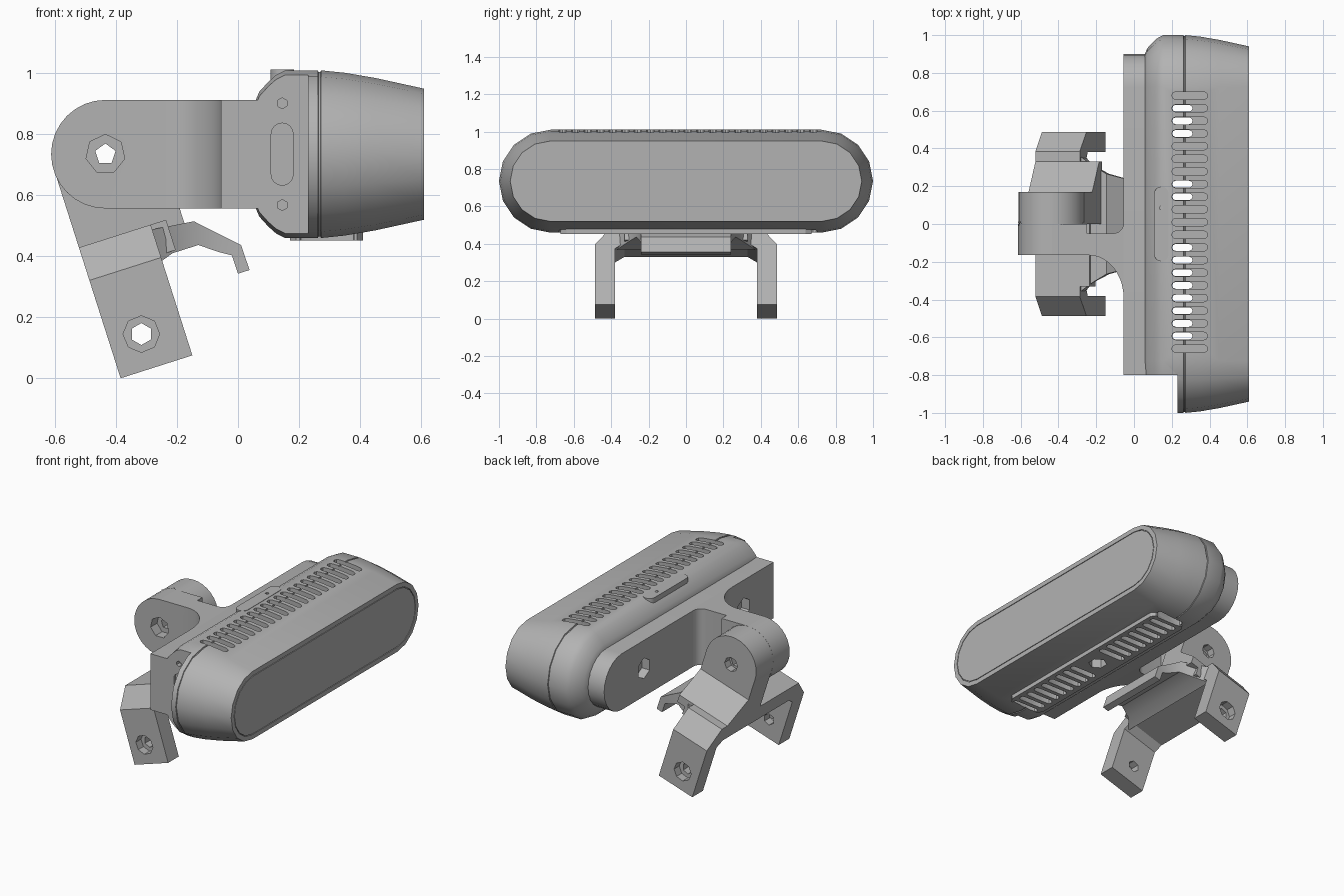
import bpy, bmesh, math
from mathutils import Vector, Matrix

if "Cube" in bpy.data.objects:
    bpy.data.objects.remove(bpy.data.objects["Cube"], do_unlink=True)

grey = bpy.data.materials.new("matte_grey")
grey.use_nodes = True
COLOUR = (0.45, 0.45, 0.45, 1)
grey.diffuse_color = COLOUR
grey.node_tree.nodes["Principled BSDF"].inputs["Base Color"].default_value = COLOUR

ZC = 0.735        # height of the body axis
HUB_X = -0.435    # hinge axis
HUB_R = 0.178
parts = []

# Frames: map profile (p, q) and depth t to space
ALONG_Y = lambda p, q, t: Vector((p, t, q))
ALONG_X = lambda p, q, t: Vector((t, p, q))
ALONG_Z = lambda p, q, t: Vector((p, q, t))
TILT = math.radians(17.7)
CLIP = Matrix.Translation((-0.385, 0, 0)) @ Matrix.Rotation(-TILT, 4, 'Y')
ALONG_CLIP = lambda p, q, t: CLIP @ Vector((t, p, q))


def finish(name, bm, keep=True):
    bmesh.ops.recalc_face_normals(bm, faces=bm.faces)
    mesh = bpy.data.meshes.new(name)
    bm.to_mesh(mesh)
    bm.free()
    mesh.materials.append(grey)
    ob = bpy.data.objects.new(name, mesh)
    bpy.context.collection.objects.link(ob)
    if keep:
        parts.append(ob)
    return ob


def loft(bm, rings, caps=True):
    rows = [[bm.verts.new(v) for v in ring] for ring in rings]
    n = len(rows[0])
    for a, b in zip(rows, rows[1:]):
        for i in range(n):
            bm.faces.new((a[i], a[(i + 1) % n], b[(i + 1) % n], b[i]))
    if caps:
        bm.faces.new(rows[0])
        bm.faces.new(rows[-1])


def prism(name, pts, t0, t1, frame, keep=True):
    bm = bmesh.new()
    loft(bm, [[frame(p, q, t) for p, q in pts] for t in (t0, t1)])
    return finish(name, bm, keep)


def arc(cx, cy, rx, ry, a0, a1, n):
    angles = [math.radians(a0 + (a1 - a0) * i / n) for i in range(n + 1)]
    return [(cx + rx * math.cos(a), cy + ry * math.sin(a)) for a in angles]


def polygon(cx, cy, r, n):
    return arc(cx, cy, r, r, 90, 450, n)[:-1]


def stadium(cx, cy, half, r, n=8):
    """Rounded bar along the first axis."""
    return arc(cx + half, cy, r, r, -90, 90, n) + arc(cx - half, cy, r, r, 90, 270, n)


def turn(pts):
    return [(q, p) for p, q in pts]


def cut(ob, cutters):
    bpy.context.view_layer.objects.active = ob
    for c in cutters:
        mod = ob.modifiers.new("cut", 'BOOLEAN')
        mod.operation, mod.solver, mod.object = 'DIFFERENCE', 'EXACT', c
        bpy.ops.object.modifier_apply(modifier=mod.name)


def drop(cutters):
    for c in cutters:
        bpy.data.objects.remove(c, do_unlink=True)


def slots(rows, x0, x1, r, z0, z1):
    bm = bmesh.new()
    for y in rows:
        pts = stadium((x0 + x1) / 2, y, (x1 - x0) / 2 - r, r, 4)
        loft(bm, [[ALONG_Z(p, q, z) for p, q in pts] for z in (z0, z1)])
    return finish("slot_cutter", bm, keep=False)


# Sensor body: rounded bar swelling behind and tapering to the front window
bm = bmesh.new()
outline = [(0.055, .17), (0.07, .205), (0.1, .238), (0.125, .26), (0.155, .275), (0.262, .275),
           (0.264, .27), (0.27, .27), (0.272, .275), (0.35, .267), (0.45, .25), (0.61, .215)]
loft(bm, [[ALONG_X(p, q, x) for p, q in stadium(0, ZC, .725, r)] for x, r in outline])
body = finish("sensor_body", bm)

# Flat cut on one end of the rear shell, with its connector recesses
box = [(-0.1, 0.3), (0.23, 0.3), (0.23, 1.2), (-0.1, 1.2)]
tools = [prism("end_cutter", box, -1.2, -0.8, ALONG_Y, False),
         prism("port_cutter", turn(stadium(ZC, 0.145, .066, .036)), -.82, -.785, ALONG_Y, False)]
tools += [prism("screw_cutter", polygon(0.145, ZC + s * .167, .018, 6), -.82, -.77, ALONG_Y, False)
          for s in (-1, 1)]

# Front window: narrow groove around a flush pane
tools.append(prism("window_cutter", stadium(0, ZC, .725, .186), 0.602, 0.62, ALONG_X, False))
cut(body, tools)
drop(tools)
prism("front_window", stadium(0, ZC, .725, .182), 0.59, 0.61, ALONG_X)

# Cooling slots above and below, some open right through
rows = [0.01 + 0.067 * i for i in range(-10, 11)]
low_rows = [y for y in rows if abs(y - 0.01) > 0.08]
open_rows = [y for y in low_rows if -0.62 < y < 0.62 and not 0.25 < y < 0.45]
belly = prism("belly_panel", stadium(0.29, 0, 0, .12, 4)[:5] + stadium(0.29, 0, 0, .12, 4)[5:],
              0.452, 0.47, ALONG_Z)
panel = [(x, y * 1.0) for x, y in ((0.17, -.64), (0.19, -.67), (0.39, -.67), (0.41, -.64),
                                   (0.41, .64), (0.39, .67), (0.19, .67), (0.17, .64))]
parts.remove(belly)
drop([belly])
belly = prism("belly_panel", panel, 0.452, 0.48, ALONG_Z)
top_cut = slots(rows, 0.2, 0.39, .02, 0.93, 1.1)
low_cut = slots(low_rows, 0.2, 0.385, .02, 0.4, 0.53)
open_cut = slots(open_rows, 0.202, 0.31, .018, 0.5, 0.96)
socket = prism("socket_cutter", polygon(0.29, 0.01, .055, 6), 0.4, 0.54, ALONG_Z, False)
cut(body, [top_cut, low_cut, open_cut, socket])
cut(belly, [low_cut, socket])
drop([top_cut, low_cut, open_cut, socket])

# Long button on top of the rear shell
button = prism("top_button", turn(stadium(0, 0.145, .16, .038)), 0.97, 1.012, ALONG_Z)
pin = prism("pin_cutter", polygon(0.145, 0.085, .011, 6), 1.0, 1.03, ALONG_Z, False)
cut(button, [pin])
drop([pin])

# Back plate: round at one end, square at the other, with two screw pockets
plate = prism("back_plate", arc(0.722, ZC, HUB_R, HUB_R, -90, 90, 12)
              + [(-0.8, ZC + HUB_R), (-0.8, ZC - HUB_R)], -0.055, 0.075, ALONG_X)
tools = [prism("bolt_cutter", polygon(y, ZC, .065, 6), -0.1, 0.0, ALONG_X, False) for y in (.5, -.5)]
cut(plate, tools)
drop(tools)

# Arm: neck flaring into the plate, ending in a hinge disc
neck = ([(HUB_X, -.165)] + arc(-0.24, -.39, .185, .225, 90, 0, 10)
        + [(-0.04, -.39), (-0.04, .03)] + arc(-0.11, .005, .055, .055, 0, -90, 6)
        + [(-0.25, -.05), (-0.25, 0), (HUB_X, 0)])
arm_neck = prism("arm_neck", neck, ZC - HUB_R, ZC + HUB_R, ALONG_Z)
arm_disc = prism("arm_hinge_disc", arc(HUB_X, ZC, HUB_R, HUB_R, 90, 270, 16), -.165, 0, ALONG_Y)

# Clip: fork legs bridged by a plate, leaning back
half = [(.38, 0), (.487, 0), (.487, .337), (.385, .45)]
inner = [(.33, .346), (.38, .315)]
fork = half + [(-y, v) for y, v in reversed(half)]
fork += [(-y, v) for y, v in reversed(inner)] + inner
clip_fork = prism("clip_fork", fork, 0, .247, ALONG_CLIP)

# Clip column with its hinge disc
hub_v = 0.716
column = [(0, .4), (.33, .4), (.33, .45), (.17, .57), (.17, hub_v), (0, hub_v)]
clip_column = prism("clip_column", column, 0, .354, ALONG_CLIP)
clip_disc = prism("clip_hinge_disc", polygon(HUB_X, ZC, HUB_R - .001, 32), 0, .17, ALONG_Y)
prism("clip_bridge", [(-.33, .346), (.33, .346), (.33, .45), (-.33, .45)], .2, .3, ALONG_CLIP)

# Curled hook under the body, narrowing from the bridge
hook = [((-.3, .485), (-.27, .37), .37), ((-.22, .5), (-.215, .41), .31),
        ((-.145, .515), (-.13, .437), .265), ((-.07, .477), (-.06, .413), .245),
        ((.01, .437), (-.02, .403), .24), ((.038, .355), (0, .343), .24)]
bm = bmesh.new()
loft(bm, [[Vector((x, s * w, z)) for (x, z), s in ((a, -1), (a, 1), (b, 1), (b, -1))]
          for a, b, w in hook])
finish("clip_hook", bm)

# Toothed seam between the hinge discs
bm = bmesh.new()
teeth = polygon(HUB_X, ZC, HUB_R + .002, 48)
loft(bm, [[ALONG_Y(p, q, off + (.012 if i % 2 else -.012)) for i, (p, q) in enumerate(teeth)]
          for off in (-.004, .004)], caps=False)
finish("hinge_teeth", bm)

# Hinge bore and countersinks, then the leg bores
tools = [prism("bore_cutter", polygon(HUB_X, ZC, .035, 5), -.3, .3, ALONG_Y, False),
         prism("sink_cutter", polygon(HUB_X, ZC, .065, 7), -.3, -.1, ALONG_Y, False),
         prism("back_sink_cutter", polygon(HUB_X, ZC, .045, 8), .12, .3, ALONG_Y, False)]
for ob in (arm_neck, arm_disc, clip_column, clip_disc):
    cut(ob, tools)
drop(tools)
LEG_HOLE = (-.317, .145)
tools = [prism("leg_bore_cutter", polygon(*LEG_HOLE, .036, 6), -.6, .6, ALONG_Y, False)]
tools += [prism("leg_sink_cutter", polygon(*LEG_HOLE, .06, 8), a, b, ALONG_Y, False)
          for a, b in ((-.6, -.435), (.435, .6))]
cut(clip_fork, tools)
drop(tools)

# Smooth rounded faces, keep hard edges
bpy.ops.object.select_all(action='DESELECT')
for ob in parts:
    ob.select_set(True)
bpy.context.view_layer.objects.active = body
bpy.ops.object.shade_smooth_by_angle(angle=math.radians(30))
